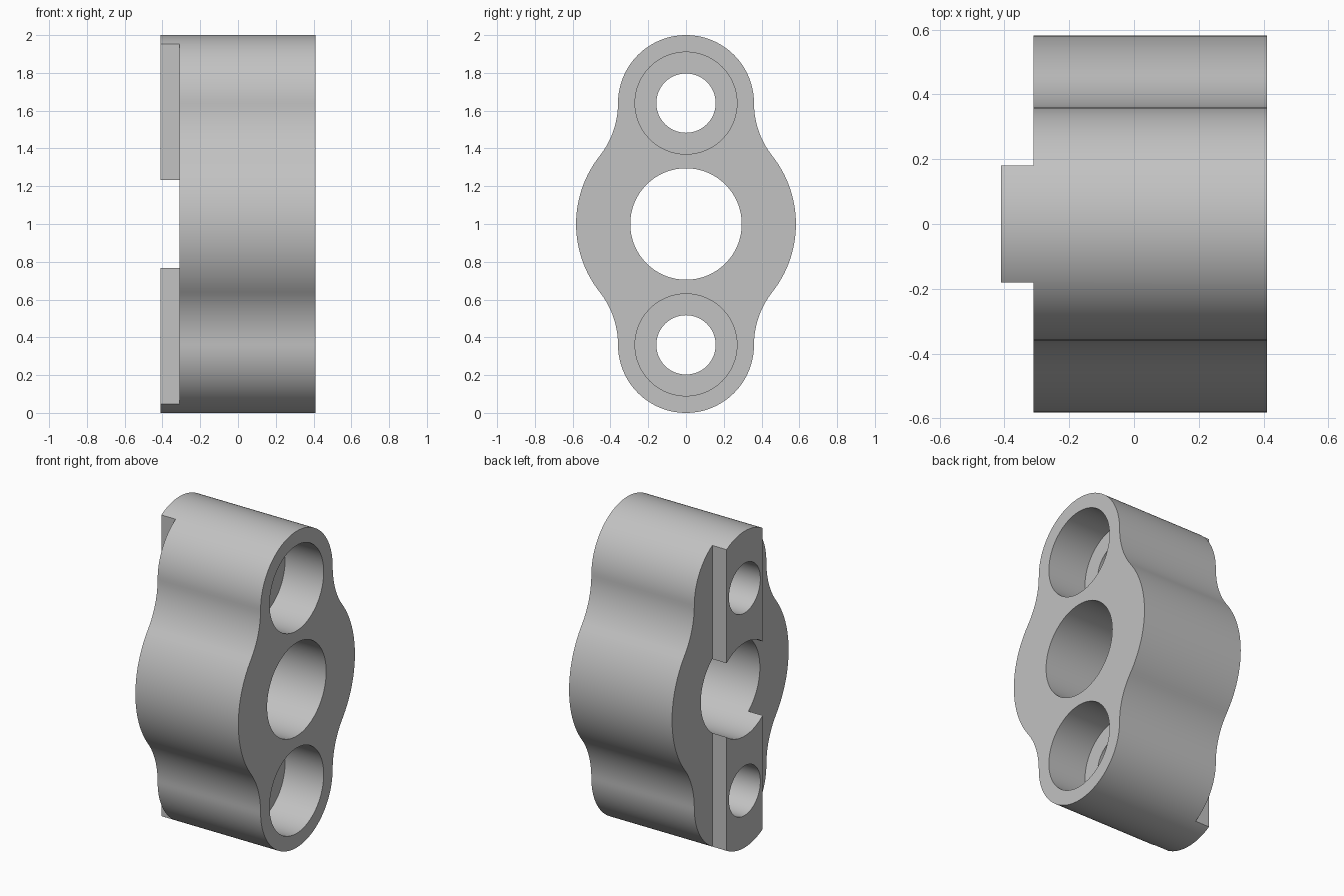
import bpy, bmesh, math
from mathutils import Matrix, Vector

cube = bpy.data.objects.get("Cube")
if cube:
    bpy.data.objects.remove(cube, do_unlink=True)

HALF = 0.41           # half thickness along x
STEP = -0.31          # face beside the raised rib
MID_R, END_R = 0.582, 0.36
END_Z = 0.64          # lobe centre above the middle
BORE_R, BOLT_R, SINK_R = 0.295, 0.157, 0.27
SINK_DEPTH = 0.27

grey = bpy.data.materials.new("plain_grey")
grey.use_nodes = True
colour = (0.54, 0.54, 0.54, 1)
grey.diffuse_color = colour
grey.node_tree.nodes["Principled BSDF"].inputs["Base Color"].default_value = colour


def make_object(name, bm):
    bmesh.ops.recalc_face_normals(bm, faces=bm.faces[:])
    mesh = bpy.data.meshes.new(name)
    bm.to_mesh(mesh)
    bm.free()
    mesh.materials.append(grey)
    obj = bpy.data.objects.new(name, mesh)
    bpy.context.collection.objects.link(obj)
    return obj


def arc(cy, cz, r, start, end, steps):
    """Points (y, z) along an arc, angles measured from +y."""
    return [(cy + r * math.cos(a), cz + r * math.sin(a))
            for a in (start + (end - start) * i / steps for i in range(steps + 1))]


def cylinder(name, r, z, x0, x1):
    bm = bmesh.new()
    place = Matrix.Translation(((x0 + x1) / 2, 0, z)) @ Matrix.Rotation(math.pi / 2, 4, "Y")
    bmesh.ops.create_cone(bm, cap_ends=True, segments=96, radius1=r, radius2=r,
                          depth=x1 - x0, matrix=place)
    return make_object(name, bm)


def box(name, lo, hi):
    lo, hi = Vector(lo), Vector(hi)
    bm = bmesh.new()
    bmesh.ops.create_cube(bm, size=1, matrix=Matrix.Translation((lo + hi) / 2)
                          @ Matrix.Diagonal((*(hi - lo), 1)))
    return make_object(name, bm)


# Quarter outline: middle arc, tangent concave fillet, end lobe
fillet_r = (END_R**2 + END_Z**2 - MID_R**2) / (2 * (MID_R - END_R))
fillet_y = END_R + fillet_r
tangent = math.atan2(END_Z, fillet_y)
quarter = arc(0, 0, MID_R, 0, tangent, 16)
quarter += arc(fillet_y, END_Z, fillet_r, math.pi + tangent, math.pi, 14)[1:]
quarter += arc(0, END_Z, END_R, 0, math.pi / 2, 28)[1:]

# Mirror the quarter into the closed outline and extrude along x
half = quarter + [(-y, z) for y, z in quarter[-2::-1]]
outline = half + [(y, -z) for y, z in half[-2:0:-1]]
bm = bmesh.new()
face = bm.faces.new([bm.verts.new((-HALF, y, z + 1)) for y, z in outline])
extruded = bmesh.ops.extrude_face_region(bm, geom=[face], use_keep_orig=True)
moved = [v for v in extruded["geom"] if isinstance(v, bmesh.types.BMVert)]
bmesh.ops.translate(bm, verts=moved, vec=(2 * HALF, 0, 0))
body = make_object("flange_body", bm)

# Cutters: central bore, bolt holes with counterbores, steps beside the rib
cutters = [cylinder("bore_cutter", BORE_R, 1, -1, 1)]
for side in (-1, 1):
    z = 1 + side * END_Z
    cutters.append(cylinder("bolt_hole_cutter", BOLT_R, z, -1, 1))
    cutters.append(cylinder("counterbore_cutter", SINK_R, z, HALF - SINK_DEPTH, 1))
    y0, y1 = sorted((side * 0.18, side))
    cutters.append(box("step_cutter", (-1, y0, -1), (STEP, y1, 3)))

bpy.ops.object.select_all(action="DESELECT")
bpy.context.view_layer.objects.active = body
body.select_set(True)
for cutter in cutters:
    cutter.hide_render = True
    cut = body.modifiers.new("cut", "BOOLEAN")
    cut.operation = "DIFFERENCE"
    cut.solver = "EXACT"
    cut.object = cutter
    bpy.ops.object.modifier_apply(modifier=cut.name)
    bpy.data.objects.remove(cutter, do_unlink=True)

bpy.ops.object.shade_smooth_by_angle(angle=math.radians(30))
